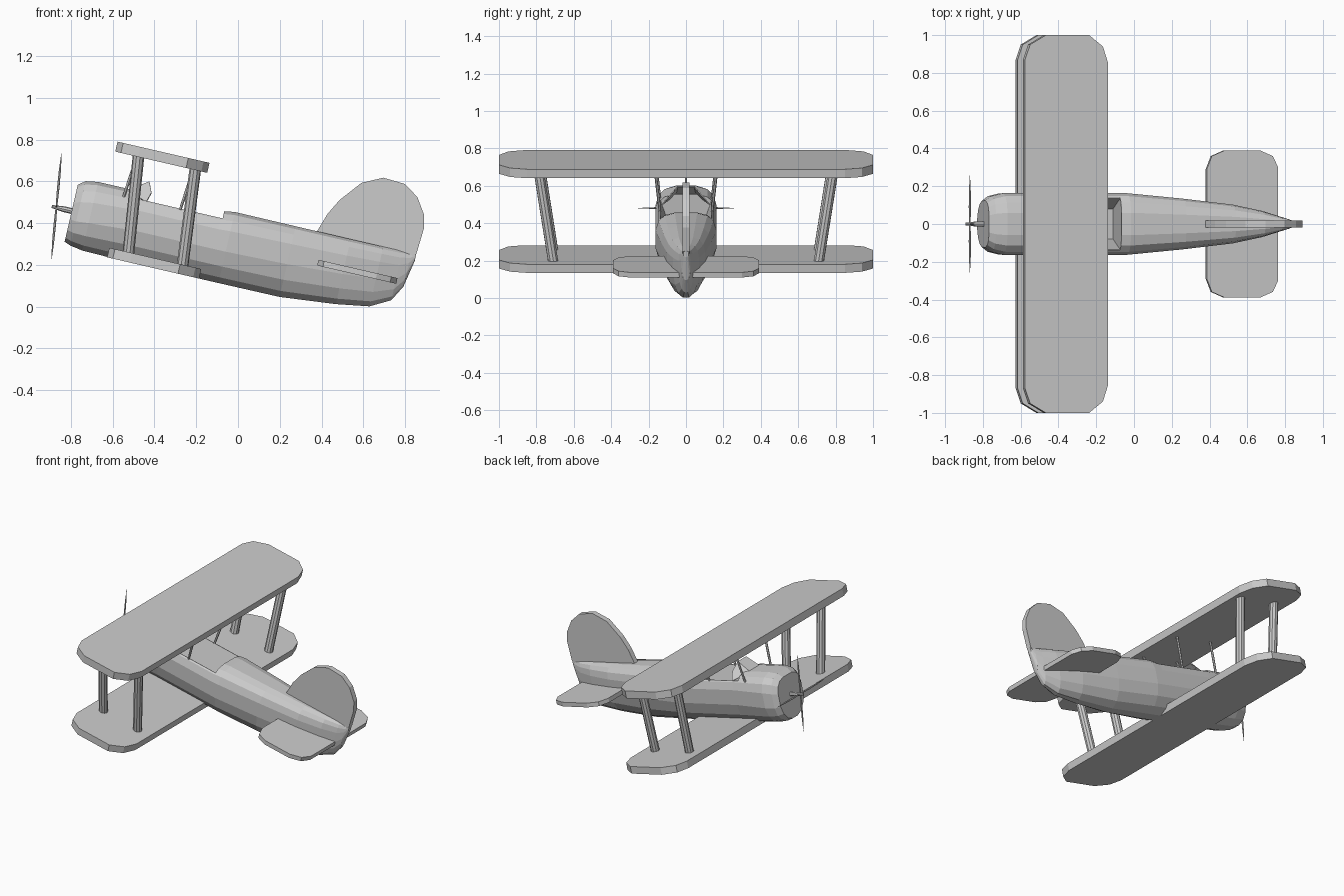
import bpy, bmesh, math
from mathutils import Matrix, Vector

if "Cube" in bpy.data.objects:
    bpy.data.objects.remove(bpy.data.objects["Cube"])

# The aircraft is modelled level (x = tailward, z = up), then pitched nose-up.
PITCH = Matrix.Translation((0, 0, 0.297)) @ Matrix.Rotation(math.radians(13), 4, 'Y')

grey = bpy.data.materials.new("light grey")
grey.diffuse_color = (0.6, 0.6, 0.6, 1)
grey.use_nodes = True
grey.node_tree.nodes["Principled BSDF"].inputs["Base Color"].default_value = grey.diffuse_color


def make(name, verts, faces, place=PITCH):
    me = bpy.data.meshes.new(name)
    me.from_pydata([tuple(v) for v in verts], [], faces)
    me.transform(place)
    bm = bmesh.new()
    bm.from_mesh(me)
    bmesh.ops.recalc_face_normals(bm, faces=bm.faces)
    bm.to_mesh(me)
    bm.free()
    me.materials.append(grey)
    ob = bpy.data.objects.new(name, me)
    bpy.context.collection.objects.link(ob)
    return ob


def loft(name, rings, place=PITCH):
    """Closed solid through equal-sized rings of points."""
    n = len(rings[0])
    faces = [(k * n + i, k * n + (i + 1) % n, (k + 1) * n + (i + 1) % n, (k + 1) * n + i)
             for k in range(len(rings) - 1) for i in range(n)]
    faces += [tuple(range(n))[::-1], tuple(range((len(rings) - 1) * n, len(rings) * n))]
    return make(name, [p for r in rings for p in r], faces, place)


def rod(name, a, b, radii, sides=10, place=PITCH):
    """Round bar from a to b with evenly spaced radii."""
    a, b = Vector(a), Vector(b)
    q = (b - a).to_track_quat('Z', 'Y')
    rings = []
    for k, r in enumerate(radii):
        c = a.lerp(b, k / (len(radii) - 1))
        rings.append([c + q @ Vector((r * math.cos(t), r * math.sin(t), 0))
                      for t in (2 * math.pi * i / sides for i in range(sides))])
    return loft(name, rings, place)


def wing(name, half, z0, z1, dx=0.0):
    """Flat slab mirrored from a half outline of (x, y)."""
    outline = half + [(x, -y) for x, y in reversed(half)]
    return loft(name, [[(x + dx, y, z) for x, y in outline] for z in (z0, z1)])


# Fuselage: squarish top half, rounder belly
def section(x, top, bot, hw, mid, sides=16):
    ring = []
    for i in range(sides):
        t = 2 * math.pi * (i + 0.5) / sides
        c, s = math.cos(t), math.sin(t)
        p = 2 / 3.2 if s > 0 else 2 / 2.2
        h = (top - mid) if s > 0 else (mid - bot)
        flat = 1 / math.sin(math.pi * (0.5 - 1 / sides)) ** p
        ring.append((x, hw * math.copysign(abs(c) ** p, c),
                     mid + h * math.copysign(min(1, abs(s) ** p * flat), s)))
    return ring


stations = [(-0.812, 0.106, -0.173, 0.125, -0.03), (-0.78, 0.132, -0.185, 0.15, -0.03),
            (-0.72, 0.142, -0.195, 0.165, -0.02), (-0.5, 0.142, -0.2, 0.165, 0.0),
            (-0.11, 0.14, -0.2, 0.165, 0.0), (-0.05, 0.149, -0.2, 0.165, 0.0),
            (0.25, 0.148, -0.199, 0.136, 0.01), (0.52, 0.147, -0.172, 0.104, 0.02),
            (0.68, 0.147, -0.146, 0.07, 0.03), (0.775, 0.147, -0.094, 0.04, 0.04),
            (0.817, 0.147, -0.017, 0.026, 0.07), (0.842, 0.147, 0.115, 0.014, 0.13)]
fuselage = loft("fuselage", [section(*s) for s in stations])

# Open cockpit with sloping inner walls
cut = [(-0.3, 0.106), (-0.3, 0.3), (0.3, 0.3), (0.3, 0.106),
       (0.135, 0.106), (0.08, -0.06), (-0.08, -0.06), (-0.135, 0.106)]
cutter = loft("cockpit_cutter", [[(x, y, z) for y, z in cut] for x in (-0.53, -0.1)])
cutter.hide_render = True
mod = fuselage.modifiers.new("cockpit", 'BOOLEAN')
mod.operation, mod.solver, mod.object = 'DIFFERENCE', 'EXACT', cutter
bpy.context.view_layer.objects.active = fuselage
bpy.ops.object.modifier_apply(modifier="cockpit")
bpy.data.objects.remove(cutter)

# Windshield: three thin slanted panes
low = [(-0.475, -0.13, 0.1), (-0.57, -0.055, 0.138), (-0.57, 0.055, 0.138), (-0.475, 0.13, 0.1)]
high = [(-0.46, -0.09, 0.15), (-0.482, -0.045, 0.2), (-0.482, 0.045, 0.2), (-0.46, 0.09, 0.15)]
shield = make("windshield", low + high, [(i, i + 1, i + 5, i + 4) for i in range(3)])
shield.modifiers.new("thickness", 'SOLIDIFY').thickness = 0.006

# Two wings with clipped corners
plan = [(-0.673, 0.87), (-0.645, 0.95), (-0.56, 1.0),
        (-0.325, 1.0), (-0.25, 0.94), (-0.221, 0.85)]
wing("upper_wing", plan, 0.302, 0.351)
wing("lower_wing", plan, -0.2, -0.153, 0.076)

# Tailplane and fin
wing("tailplane", [(0.392, 0.29), (0.42, 0.36), (0.49, 0.39),
                   (0.68, 0.39), (0.75, 0.36), (0.78, 0.30)], -0.012, 0.016)
fin = [(0.353, 0.143), (0.384, 0.239), (0.426, 0.318), (0.509, 0.421), (0.606, 0.469),
       (0.712, 0.463), (0.785, 0.416), (0.837, 0.338), (0.85, 0.278), (0.842, 0.148),
       (0.81, 0.1), (0.4, 0.1)]
loft("tail_fin", [[(x, y, z) for x, z in fin] for y in (-0.018, 0.018)])

# Wing struts and thin cabin struts, both sides
for side, s in (("left", -1), ("right", 1)):
    for end, top, bot in (("front", -0.56, -0.502), ("rear", -0.281, -0.236)):
        rod(f"{end}_{side}_wing_strut", (bot, s * 0.71, -0.16), (top, s * 0.785, 0.31),
            (0.028, 0.028))
    for end, top, bot in (("front", -0.565, -0.586), ("rear", -0.288, -0.308)):
        rod(f"{end}_{side}_cabin_strut", (bot, s * 0.138, 0.09), (top, s * 0.163, 0.31),
            (0.007, 0.008, 0.007), 6)

# Four-bladed propeller and shaft, placed directly in the pitched position
hub = Matrix.Translation((-0.869, 0, 0.481)) @ Matrix.Rotation(math.radians(5.4), 4, 'Y')
for i in range(4):
    a = i * math.pi / 2
    d = Vector((0, math.cos(a), math.sin(a)))
    rod(f"propeller_blade_{i + 1}", d * 0.005, d * 0.256, (0.004, 0.006, 0.005, 0.001), 6, hub)
rod("propeller_shaft", (-0.91, 0, -0.022), (-0.79, 0, -0.022), (0.007, 0.014, 0.014), 8)
